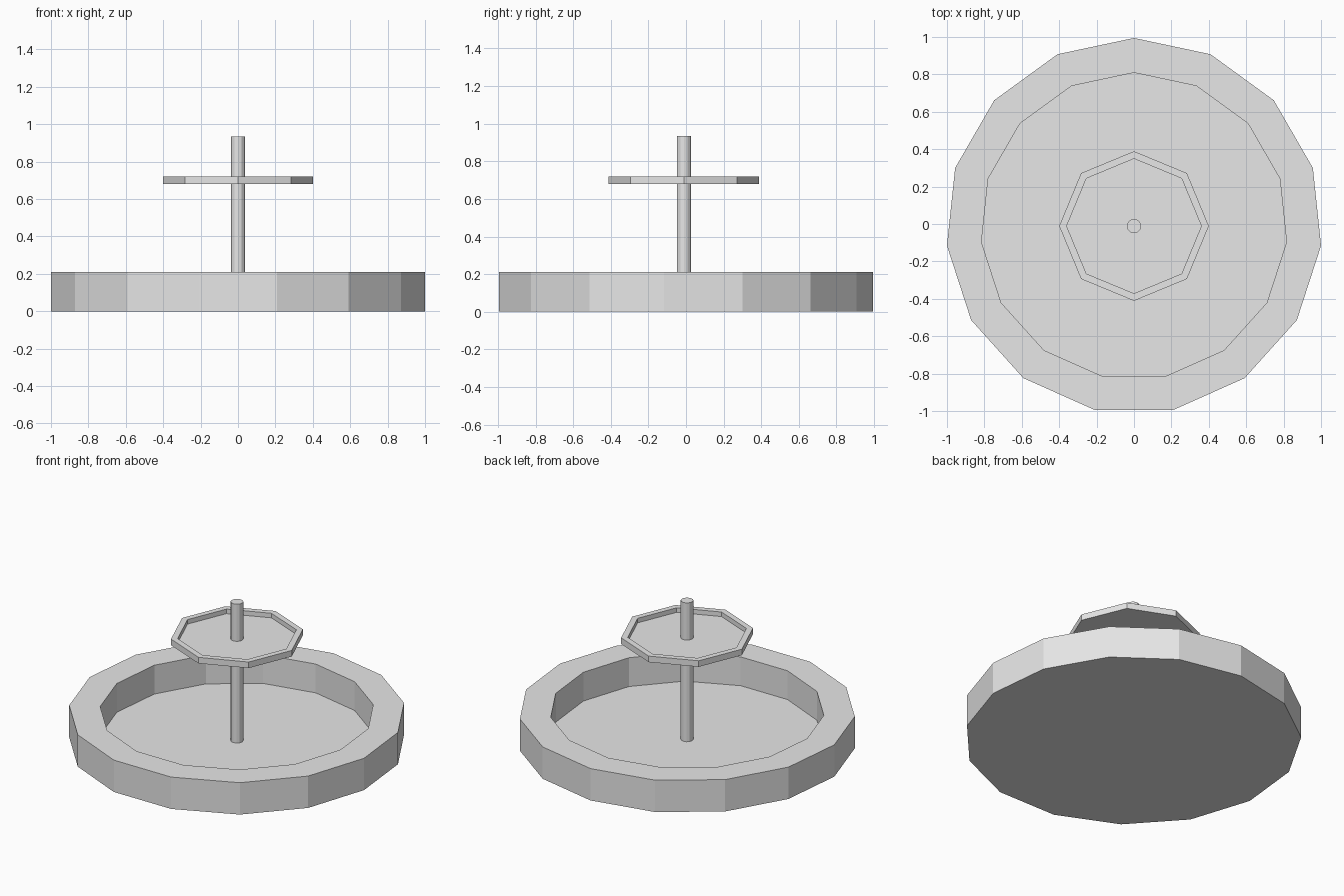
import bpy
import bmesh
from math import sin, cos, tau

cube = bpy.data.objects.get("Cube")
if cube:
    bpy.data.objects.remove(cube, do_unlink=True)

AXIS_Y = -0.011  # odd-sided basin sits slightly off its bounding centre

stone = bpy.data.materials.new("pale_grey_stone")
stone.use_nodes = True
stone.diffuse_color = (0.8, 0.8, 0.8, 1)
stone.node_tree.nodes["Principled BSDF"].inputs["Base Color"].default_value = (0.8, 0.8, 0.8, 1)


def turned_part(name, sides, profile):
    """Faceted solid from (radius, z) rings, capped at both ends, one corner towards the back."""
    bm = bmesh.new()
    rings = []
    for radius, z in profile:
        rings.append([bm.verts.new((radius * sin(tau * i / sides),
                                    radius * cos(tau * i / sides), z))
                      for i in range(sides)])
    for low, high in zip(rings, rings[1:]):
        for i in range(sides):
            j = (i + 1) % sides
            bm.faces.new((low[i], low[j], high[j], high[i]))
    bm.faces.new(rings[0])
    bm.faces.new(rings[-1])
    bmesh.ops.recalc_face_normals(bm, faces=bm.faces)
    mesh = bpy.data.meshes.new(name)
    bm.to_mesh(mesh)
    bm.free()
    mesh.materials.append(stone)
    obj = bpy.data.objects.new(name, mesh)
    obj.location.y = AXIS_Y
    bpy.context.collection.objects.link(obj)
    return obj


def dish(name, sides, outer, inner, base, floor, rim):
    """Open dish with upright walls and a flat rim."""
    return turned_part(name, sides, [(outer, base), (outer, rim), (inner, rim), (inner, floor)])


# Wide lower basin, small upper tray and the column through both
dish("lower_basin", 15, 1.0055, 0.82, 0.0, 0.02, 0.21)
dish("upper_tray", 8, 0.40, 0.36, 0.68, 0.69, 0.72)
turned_part("column", 12, [(0.038, 0.01), (0.038, 0.935)])
